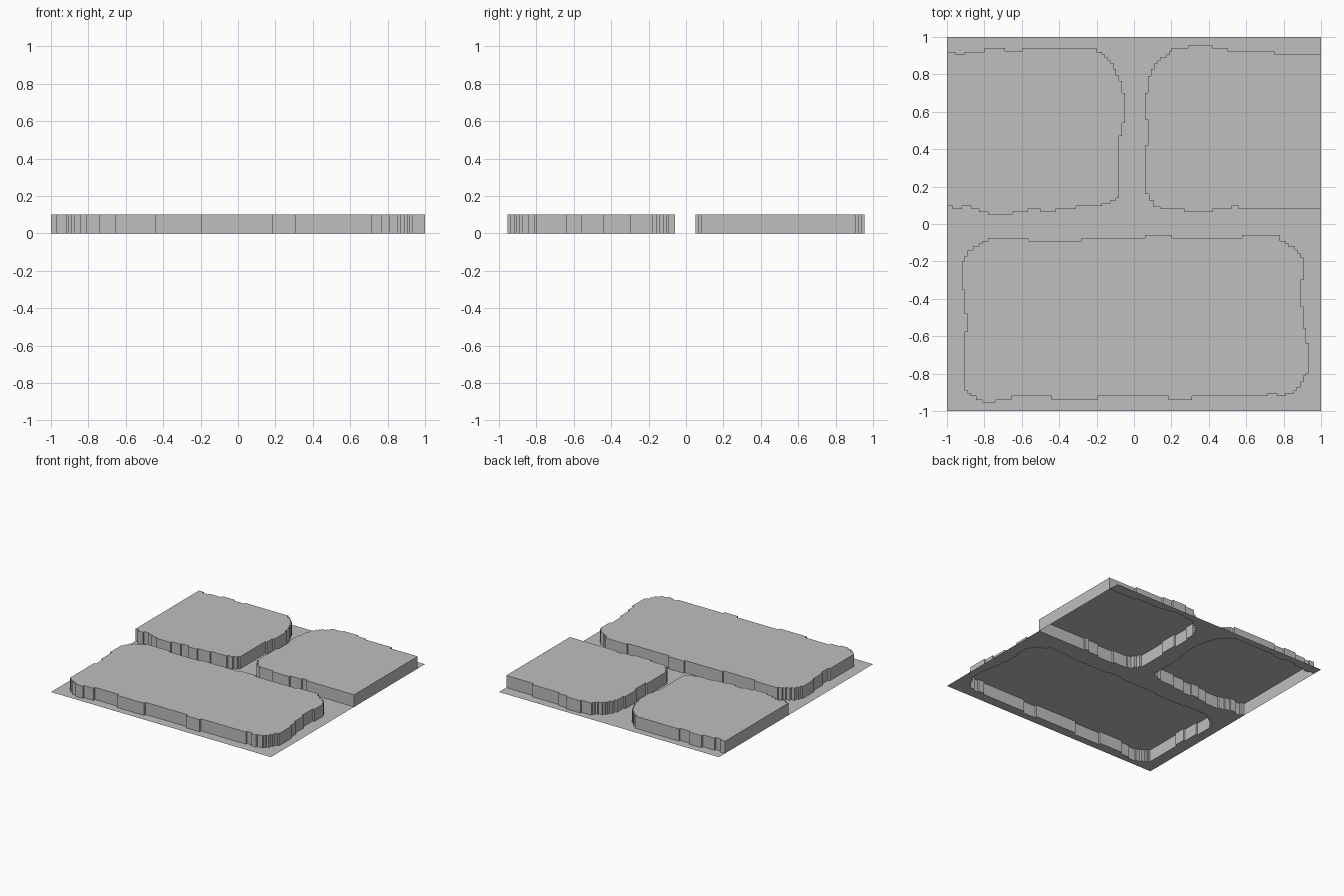
import bpy, bmesh
from mathutils import Vector
from mathutils.geometry import tessellate_polygon

if "Cube" in bpy.data.objects:
    bpy.data.objects.remove(bpy.data.objects["Cube"])

H = 0.10  # stone height

stone_mat = bpy.data.materials.new("stone_grey")
stone_mat.diffuse_color = (0.52, 0.52, 0.52, 1)
stone_mat.use_nodes = True
stone_mat.node_tree.nodes["Principled BSDF"].inputs["Base Color"].default_value = stone_mat.diffuse_color


def stairs(x, y, steps):
    """Stepped outline: go along x, then along y, for each step."""
    pts = [(x, y)]
    for nx, ny in steps:
        pts += [(nx, y), (nx, ny)]
        y = ny
    return pts


def finish(name, bm):
    me = bpy.data.meshes.new(name)
    bm.to_mesh(me)
    bm.free()
    ob = bpy.data.objects.new(name, me)
    bpy.context.collection.objects.link(ob)
    me.materials.append(stone_mat)


def stone(name, outline):
    """Open-bottomed block: flat top and walls (outline anticlockwise)."""
    bm = bmesh.new()
    low = [bm.verts.new((x, y, 0)) for x, y in outline]
    top = [bm.verts.new((x, y, H)) for x, y in outline]
    bm.faces.new(top)
    n = len(low)
    for i in range(n):
        j = (i + 1) % n
        bm.faces.new((low[i], low[j], top[j], top[i]))
    finish(name, bm)


# Long front stone, starting at its lower left corner
front = stairs(-.905, -.89, [
    (-.89, -.905), (-.875, -.92), (-.845, -.94), (-.81, -.955), (-.74, -.94),
    (-.655, -.92), (-.44, -.94), (-.195, -.92), (.185, -.94), (.31, -.92),
    (.715, -.905), (.765, -.92), (.81, -.905), (.855, -.89), (.87, -.875),
    (.89, -.845), (.905, -.81), (.92, -.8), (.935, -.64), (.92, -.56),
    (.905, -.44), (.89, -.30), (.905, -.18), (.89, -.155), (.875, -.14),
    (.86, -.12), (.825, -.105), (.81, -.09), (.78, -.06), (.58, -.075),
    (.2, -.06), (.06, -.075), (-.28, -.09), (-.565, -.075), (-.78, -.09),
    (-.81, -.105), (-.83, -.12), (-.86, -.14), (-.89, -.17), (-.905, -.2),
    (-.92, -.35), (-.905, -.48), (-.89, -.575), (-.905, -.89)])[:-1]

# Back left stone, open to the x = -1 edge
left = stairs(-1, .10, [
    (-.97, .08), (-.92, .095), (-.87, .08), (-.83, .065), (-.78, .05),
    (-.65, .065), (-.57, .08), (-.50, .065), (-.42, .08), (-.31, .095),
    (-.17, .11), (-.125, .125), (-.095, .14), (-.08, .47), (-.065, .54),
    (-.05, .70), (-.065, .765), (-.08, .795), (-.095, .83), (-.11, .86),
    (-.125, .875), (-.14, .89), (-.155, .905), (-.17, .92), (-.2, .94),
    (-.595, .925), (-.69, .94), (-.80, .92), (-.905, .905), (-.955, .92)])
left.append((-1, .92))

# Back right stone, open to the x = 1 edge, listed clockwise
right = stairs(1, .08, [
    (.56, .095), (.52, .08), (.42, .065), (.27, .08), (.14, .09), (.105, .125),
    (.08, .16), (.06, .42), (.075, .56), (.06, .70), (.075, .79), (.09, .83),
    (.11, .86), (.125, .875), (.14, .89), (.17, .905), (.19, .925),
    (.2, .94), (.29, .955), (.42, .94), (.5, .925), (.75, .905)])
right.append((1, .905))

stone("front_stone", front)
stone("back_left_stone", left)
stone("back_right_stone", right[::-1])

# Mortar sheet filling only the gaps between the stones
outer = [(-1, -1), (1, -1)] + right + [(1, 1), (-1, 1)] + left[::-1]
loops = [[Vector((x, y, 0)) for x, y in loop] for loop in (outer, front[::-1])]
bm = bmesh.new()
verts = [bm.verts.new(p) for loop in loops for p in loop]
for tri in tessellate_polygon(loops):
    a, b, c = (verts[i] for i in tri)
    up = (b.co - a.co).cross(c.co - a.co).z
    if abs(up) > 1e-9:
        bm.faces.new((a, b, c) if up > 0 else (a, c, b))
finish("mortar_sheet", bm)
